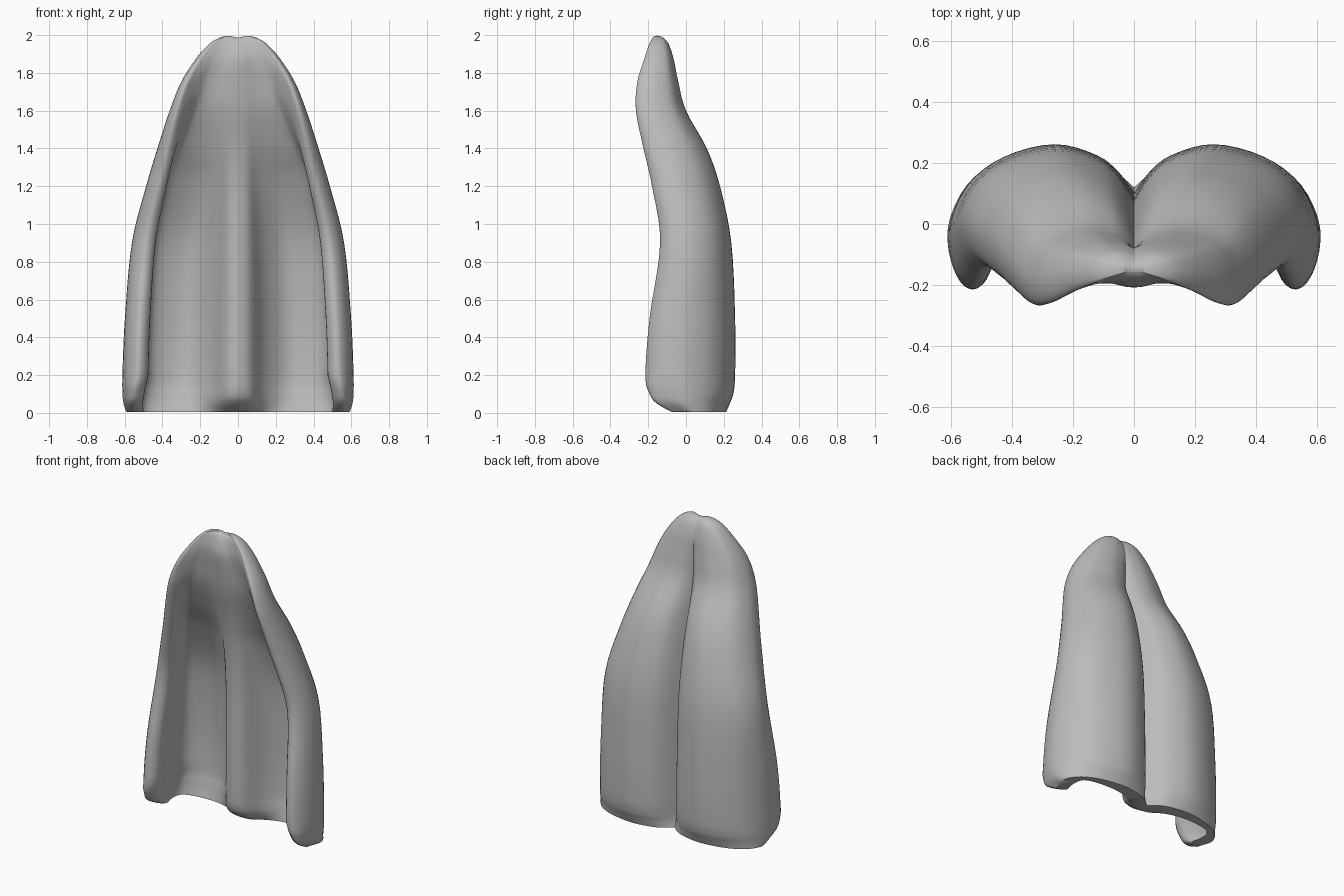
import bpy
import bmesh
import math

old = bpy.data.objects.get("Cube")
if old:
    bpy.data.objects.remove(old, do_unlink=True)

# Stations up the shell:
# height, half width, lobe back, groove, rim front, hollow, ridge front
STATIONS = [
    (.005, .59, .213, .12, -.075, .14, .05),
    (.05, .605, .232, .105, -.155, .15, -.02),
    (.1, .61, .25, .10, -.193, .16, -.055),
    (.2, .61, .26, .10, -.215, .175, -.065),
    (.5, .597, .26, .09, -.193, .175, -.065),
    (.9, .56, .24, .07, -.137, .135, -.065),
    (1.2, .485, .18, .02, -.18, .03, -.085),
    (1.4, .425, .11, -.03, -.225, -.07, -.12),
    (1.6, .36, 0, -.075, -.265, -.15, -.17),
    (1.75, .3, -.04, -.08, -.258, -.18, -.195),
    (1.87, .225, -.065, -.08, -.222, -.195, -.208),
    (1.95, .155, -.09, -.1, -.195, -.185, -.19),
    (1.985, .1, -.115, -.12, -.177, -.172, -.174),
    (2, .045, -.135, -.14, -.162, -.157, -.157),
]


def smooth_path(points, steps):
    """Smooth curve through points of any dimension."""
    result = []
    last = len(points) - 1
    for k in range(last):
        a, b = points[max(k - 1, 0)], points[k]
        c, d = points[k + 1], points[min(k + 2, last)]
        for s in range(steps):
            t = s / steps
            result.append(tuple(
                q + t * (r - p) / 2
                + t * t * (p - 2.5 * q + 2 * r - e / 2)
                + t ** 3 * (1.5 * (q - r) + (e - p) / 2)
                for p, q, r, e in zip(a, b, c, d)))
    result.append(tuple(points[-1]))
    return result


def mix(a, b, t):
    return a + (b - a) * t


def half_section(z, width, back, groove, front, hollow, ridge):
    """Half outline from the back groove, round the rim, to the inner ridge."""
    # The hollow's wall opens into a soft slope on top and thins at the foot
    top = min(max((z - 1.3) / .4, 0), 1)
    foot = .07 * max(1 - z / .2, 0)
    outline = [
        (0, groove),
        (.08, mix(groove, back, .43)),
        (.2, mix(groove, back, .78)),
        (.43, back),
        (.7, mix(back, front, .085)),
        (.9, mix(back, front, mix(.28, .24, top))),
        (1, mix(back, front, .58)),
        (mix(.97, .985, top), mix(back, front, .86)),
        (mix(.87, .91, top) + foot, front),
        (mix(.78, .8, top) + foot, mix(front, hollow, mix(.14, .28, top))),
        (mix(.8, .68, top) + foot, mix(front, hollow, mix(.5, .65, top))),
        (mix(.77, .58, top) + foot, mix(front, hollow, mix(.85, .9, top))),
        (mix(.6, .46, top) + foot, hollow),
        (mix(.42, .34, top), hollow),
        (.24, mix(ridge, hollow, .65)),
        (.11, mix(ridge, hollow, .13)),
        (0, ridge),
    ]
    return [(u * width, y) for u, y in smooth_path(outline, 4)]


# Loft the mirrored sections into one closed shell
bm = bmesh.new()
rings = []
for station in smooth_path(STATIONS, 5):
    z = station[0]
    half = half_section(*station)
    section = half + [(-x, y) for x, y in half[-2:0:-1]]
    ring = []
    for x, y in section:
        dip = .012 * math.exp(-(x / .04) ** 2) * max(0, z - 1.8) / .2
        ring.append(bm.verts.new((x, y, z - dip)))
    rings.append(ring)

for low, high in zip(rings, rings[1:]):
    for k in range(len(low)):
        n = (k + 1) % len(low)
        bm.faces.new((low[k], low[n], high[n], high[k]))
bm.faces.new(rings[0])
bm.faces.new(rings[-1])
bmesh.ops.triangulate(bm, faces=[f for f in bm.faces if len(f.verts) > 4])
bmesh.ops.recalc_face_normals(bm, faces=bm.faces)

mesh = bpy.data.meshes.new("lobed_shell")
bm.to_mesh(mesh)
bm.free()
shell = bpy.data.objects.new("lobed_shell", mesh)
bpy.context.collection.objects.link(shell)

# Plain grey material
grey = bpy.data.materials.new("plain_grey")
grey.use_nodes = True
colour = (.5, .5, .5, 1)
grey.diffuse_color = colour
grey.node_tree.nodes["Principled BSDF"].inputs["Base Color"].default_value = colour
mesh.materials.append(grey)

bpy.ops.object.select_all(action="DESELECT")
shell.select_set(True)
bpy.context.view_layer.objects.active = shell
bpy.ops.object.shade_smooth_by_angle(angle=math.radians(60))
